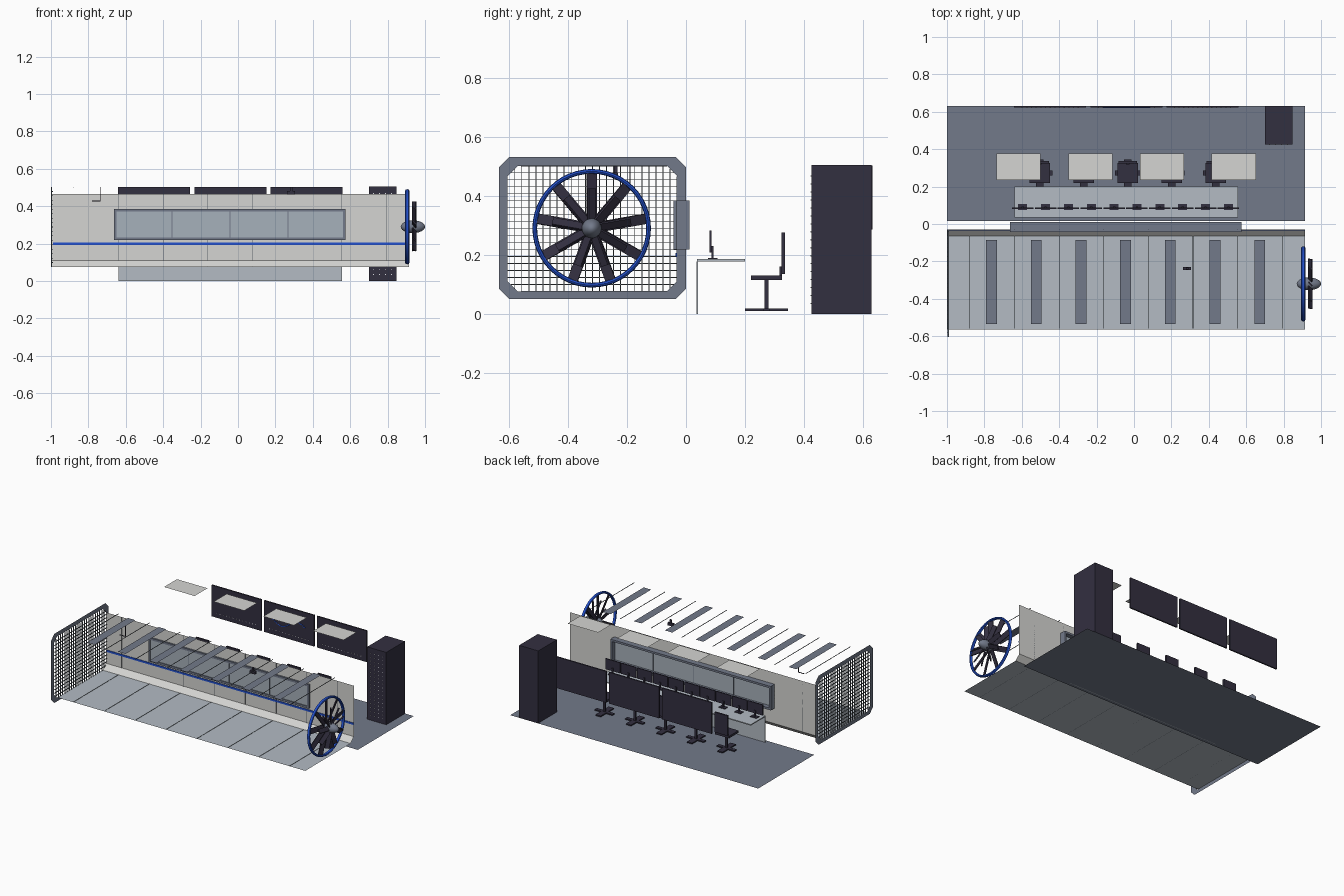
import bpy, bmesh, math
from mathutils import Matrix, Vector

cube = bpy.data.objects.get("Cube")
if cube:
    bpy.data.objects.remove(cube, do_unlink=True)


def material(name, rgb):
    m = bpy.data.materials.new(name)
    m.use_nodes = True
    col = tuple((c / 255) ** 2.2 for c in rgb) + (1,)
    m.diffuse_color = col
    m.node_tree.nodes["Principled BSDF"].inputs["Base Color"].default_value = col
    return m


WALL = material("light grey", (212, 212, 209))
FLOOR = material("pale blue grey", (178, 186, 194))
SLATE = material("slate grey", (114, 121, 137))
DARK = material("dark charcoal", (54, 51, 66))
BLUE = material("bright blue", (40, 82, 205))
GLASS = material("window glass", (165, 175, 185))
METAL = material("grille metal", (95, 102, 108))
WHITE = material("indicator white", (225, 228, 232))


def finish(name, bm, mat):
    me = bpy.data.meshes.new(name)
    bm.to_mesh(me)
    bm.free()
    me.materials.append(mat)
    ob = bpy.data.objects.new(name, me)
    bpy.context.scene.collection.objects.link(ob)
    return ob


def add_box(bm, x, y, z, turn=Matrix()):
    """Box from three (low, high) ranges, optionally turned."""
    size = Matrix.Diagonal((x[1] - x[0], y[1] - y[0], z[1] - z[0], 1))
    mid = Matrix.Translation((sum(x) / 2, sum(y) / 2, sum(z) / 2))
    bmesh.ops.create_cube(bm, size=1, matrix=turn @ mid @ size)


def boxes(name, mat, items):
    bm = bmesh.new()
    for item in items:
        add_box(bm, *item)
    return finish(name, bm, mat)


def sheets(name, mat, items):
    """Flat horizontal sheets: (x range, y range, z)."""
    bm = bmesh.new()
    for x, y, z in items:
        bm.faces.new([bm.verts.new((a, b, z)) for a, b in
                      ((x[0], y[0]), (x[1], y[0]), (x[1], y[1]), (x[0], y[1]))])
    return finish(name, bm, mat)


def span(c, w):
    return (c - w / 2, c + w / 2)


END = 0.915
LOW, HIGH, NEAR, FAR, CUT = 0.075, 0.502, -0.605, -0.03, 0.035

# Tunnel floor and far wall with its sloped foot
sheets("tunnel_floor", FLOOR, [((-1, END), (-0.565, FAR - CUT), LOW)])
bm = bmesh.new()
profile = [(FAR - CUT, LOW), (FAR, LOW + CUT), (FAR, 0.465)]
rows = [[bm.verts.new((x, y, z)) for x in (-1, END)] for y, z in profile]
for a, b in zip(rows, rows[1:]):
    bm.faces.new((a[0], a[1], b[1], b[0]))
finish("tunnel_wall", bm, WALL)
boxes("wall_stripe", BLUE, [((-0.99, END), (-0.035, -0.031), (0.193, 0.206))])

# Panel seams on the wall, floor and open roof
seams = [-0.877 + 0.2385 * i for i in range(8)]
boxes("roof_seams", METAL, [(span(x, 0.003), (-0.56, -0.065), (0.5, 0.503)) for x in seams])
boxes("wall_seams", METAL, [(span(x, 0.002), (-0.032, -0.03), (0.11, 0.465)) for x in seams])
boxes("floor_seams", METAL, [(span(x, 0.002), (-0.56, -0.065), (LOW, 0.077)) for x in seams])
sheets("roof_light_strips", SLATE,
       [(span(-0.762 + 0.239 * i, 0.058), (-0.535, -0.085), 0.503) for i in range(7)])

# Observation window
WX, WZ, WY, RIM = (-0.663, 0.576), (0.218, 0.385), (-0.042, 0.012), 0.014
boxes("window_frame", SLATE, [
    (WX, WY, (WZ[0], WZ[0] + RIM)), (WX, WY, (WZ[1] - RIM, WZ[1])),
    ((WX[0], WX[0] + RIM), WY, WZ), ((WX[1] - RIM, WX[1]), WY, WZ)])
boxes("window_glass", GLASS, [(WX, (-0.036, -0.02), (WZ[0] + 0.002, WZ[1] - 0.002))])
boxes("window_mullions", SLATE,
      [(span(x, 0.005), (-0.039, -0.017), WZ) for x in (-0.354, -0.043, 0.268)])

# Inlet grille: eight-sided frame and wire mesh


def octagon(y0, y1, z0, z1, c):
    return [(y0 + c, z0), (y1 - c, z0), (y1, z0 + c), (y1, z1 - c),
            (y1 - c, z1), (y0 + c, z1), (y0, z1 - c), (y0, z0 + c)]


bm = bmesh.new()
outer, inner = [[bm.verts.new((-0.999, y, z)) for y, z in octagon(*dims)] for dims in
                ((-0.635, 0, 0.05, 0.532, CUT), (NEAR, FAR, LOW, HIGH, CUT))]
for i in range(8):
    j = (i + 1) % 8
    bm.faces.new((outer[i], outer[j], inner[j], inner[i]))
bmesh.ops.solidify(bm, geom=bm.faces[:], thickness=0.003)
frame = finish("grille_frame", bm, SLATE)


def wires(lo, hi, n):
    """Wire positions with the shortening caused by the cut corners."""
    for i in range(1, n):
        p = lo + (hi - lo) * i / n
        yield span(p, 0.003), max(0, CUT - min(p - lo, hi - p))


bars = [((-1, -0.994), p, (LOW + c, HIGH - c)) for p, c in wires(NEAR, FAR, 24)]
bars += [((-0.996, -0.99), (NEAR + c, FAR - c), p) for p, c in wires(LOW, HIGH, 18)]
boxes("grille_mesh", METAL, bars)

# Fan: ring, long vanes, short rotor blades and hub
CENTRE = Vector((0.905, -0.32, 0.29))
bpy.ops.mesh.primitive_torus_add(location=CENTRE, rotation=(0, math.pi / 2, 0),
                                 major_radius=0.193, minor_radius=0.008,
                                 major_segments=48, minor_segments=8)
ring = bpy.context.object
ring.name = "fan_ring"
ring.scale.z = 1.4
ring.data.materials.append(BLUE)
bpy.ops.object.shade_smooth_by_angle()
vanes, rotor = bmesh.new(), bmesh.new()
for i in range(9):
    spin = Matrix.Translation(CENTRE) @ Matrix.Rotation(math.tau * i / 9, 4, "X")
    pitch = Matrix.Rotation(math.radians(20), 4, "Z")
    add_box(vanes, span(0, 0.006), span(0, 0.036), (0.02, 0.188), spin @ pitch)
    add_box(rotor, span(0, 0.008), span(0, 0.03), (0.02, 0.135),
            spin @ Matrix.Translation((0.037, 0, 0)) @ Matrix.Rotation(math.radians(40), 4, "Z"))
finish("fan_vanes", vanes, DARK)
finish("fan_rotor_blades", rotor, DARK)
bpy.ops.mesh.primitive_uv_sphere_add(segments=24, ring_count=12, radius=1,
                                     location=CENTRE + Vector((0.03, 0, 0)),
                                     rotation=(0, math.pi / 2, 0))
hub = bpy.context.object
hub.name = "fan_hub"
hub.scale = (0.034, 0.034, 0.065)
hub.data.materials.append(SLATE)
bpy.ops.object.shade_smooth_by_angle()

# Roof camera and airspeed probe
boxes("roof_camera", DARK, [((0.262, 0.305), (-0.247, -0.23), (0.462, 0.48)),
                            (span(0.285, 0.012), span(-0.238, 0.012), (0.48, 0.503))])
boxes("airspeed_probe", DARK, [(span(-0.737, 0.004), span(-0.19, 0.004), (0.428, 0.503)),
                               ((-0.78, -0.735), span(-0.19, 0.004), (0.426, 0.43))])

# Control room floor and ceiling lights
sheets("control_floor", SLATE, [((-1, END), (0.015, 0.632), 0)])
sheets("ceiling_lights", WALL,
       [(span(-0.617 + 0.3835 * i, 0.236), (0.234, 0.376), 0.612) for i in range(4)])

# Desk with its monitors
DX = (-0.64, 0.555)
boxes("desk", FLOOR, [(DX, (0.038, 0.2), (0.178, 0.185)), (DX, (0.036, 0.041), (0, 0.178))])
screens, stands = [], []
for i in range(10):
    x = -0.595 + 0.1222 * i
    screens.append((span(x, 0.115), (0.079, 0.087), (0.208, 0.282)))
    stands.append((span(x, 0.048), (0.075, 0.107), (0.185, 0.19)))
    stands.append((span(x, 0.012), (0.086, 0.094), (0.19, 0.23)))
boxes("monitors", DARK, screens)
boxes("monitor_stands", DARK, stands)

# Five swivel chairs
for i in range(5):
    x = -0.505 + 0.2355 * i
    boxes("chair_%d" % (i + 1), DARK, [
        (span(x, 0.04), (0.2, 0.346), (0.01, 0.018)),
        (span(x, 0.136), span(0.273, 0.025), (0.01, 0.018)),
        (span(x, 0.014), span(0.273, 0.014), (0.018, 0.115)),
        (span(x, 0.11), (0.22, 0.325), (0.115, 0.13)),
        (span(x, 0.1), (0.324, 0.336), (0.135, 0.275)),
        (span(x, 0.02), (0.318, 0.326), (0.12, 0.16))])

# Wall screens with a plotted curve and rows of readouts
centres = [-0.448 + 0.407 * i for i in range(3)]
boxes("wall_screens", DARK, [(span(x, 0.385), (0.622, 0.632), (0.285, 0.503)) for x in centres])
boxes("screen_readouts", WHITE,
      [(span(x - 0.15 + 0.025 * i, 0.006), (0.62, 0.622), (0.315, 0.319))
       for x in centres for i in range(13)])
boxes("screen_curve", BLUE,
      [(span(centres[1] - 0.12 + 0.012 * i, 0.012), (0.62, 0.622),
        span(0.39 - 0.03 * math.sin(i * 0.3), 0.005)) for i in range(21)])

# Equipment cabinet with indicator lights
boxes("equipment_cabinet", DARK, [((0.7, 0.847), (0.425, 0.63), (0, 0.505))])
boxes("cabinet_lights", WHITE,
      [(span(0.725 + 0.032 * c, 0.005), (0.423, 0.425), span(0.035 + 0.027 * r, 0.004))
       for c in range(4) for r in range(17)])
